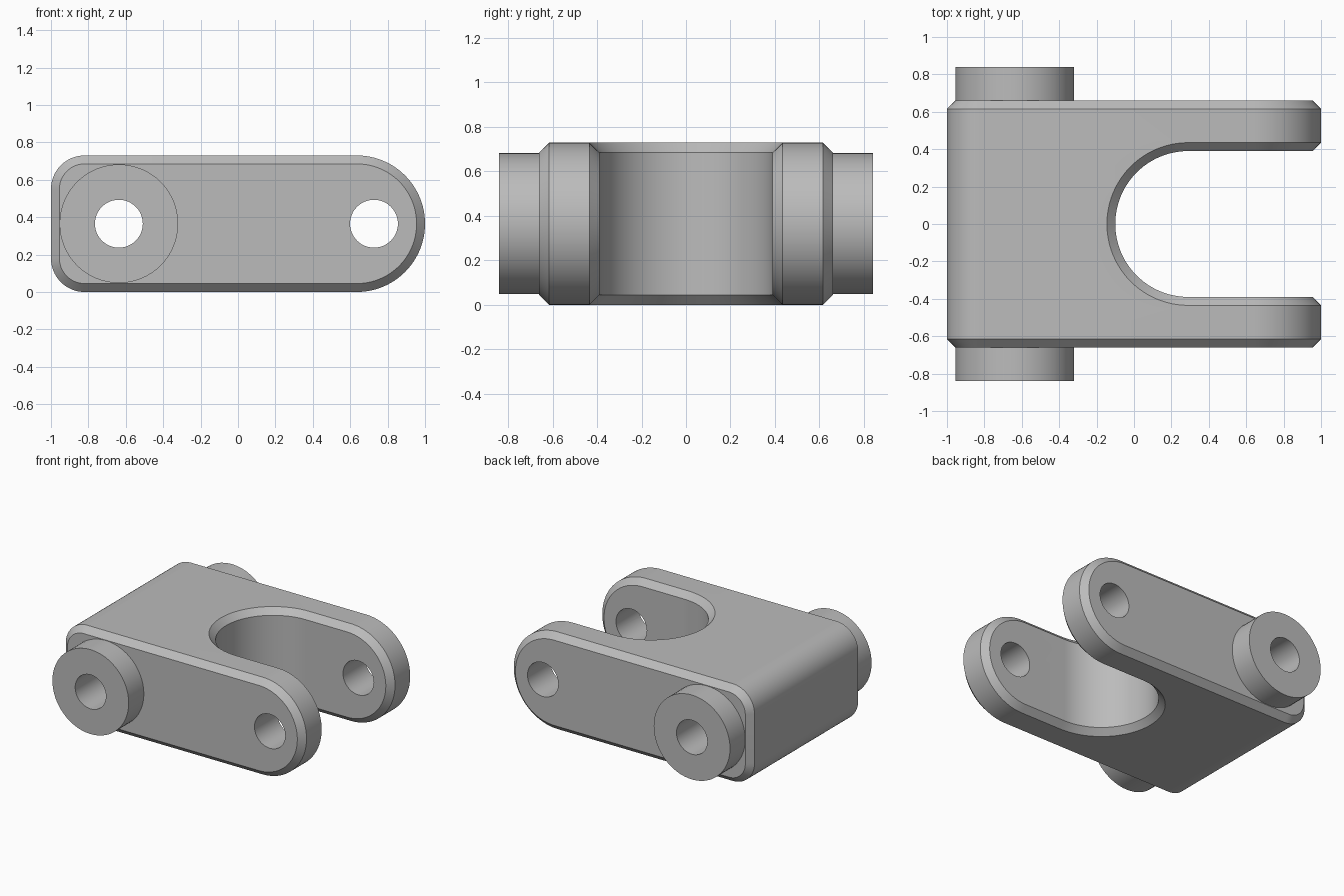
import bpy, bmesh, math
from mathutils import Vector

if "Cube" in bpy.data.objects:
    bpy.data.objects.remove(bpy.data.objects["Cube"], do_unlink=True)

HEIGHT, MID = 0.73, 0.365
CHAMFER = 0.045
BOSS_X, TIP_HOLE_X = -0.637, 0.727

steel = bpy.data.materials.new("grey steel")
steel.use_nodes = True
GREY = (0.5, 0.5, 0.5, 1)
steel.diffuse_color = GREY
steel.node_tree.nodes["Principled BSDF"].inputs["Base Color"].default_value = GREY


def arc(cx, cy, radius, start, end, steps):
    """Points on an arc, angles in degrees."""
    angles = [math.radians(start + (end - start) * i / steps) for i in range(steps + 1)]
    return [(cx + radius * math.cos(a), cy + radius * math.sin(a)) for a in angles]


def prism(name, outline, axis, low, high):
    """Extrude a flat outline along y (outline in x, z) or z (outline in x, y)."""
    bm = bmesh.new()
    if axis == "y":
        points = [Vector((u, low, v)) for u, v in outline]
        push = Vector((0, high - low, 0))
    else:
        points = [Vector((u, v, low)) for u, v in outline]
        push = Vector((0, 0, high - low))
    face = bm.faces.new([bm.verts.new(p) for p in points])
    grown = bmesh.ops.extrude_face_region(bm, geom=[face])["geom"]
    bmesh.ops.translate(bm, vec=push, verts=[g for g in grown if isinstance(g, bmesh.types.BMVert)])
    bmesh.ops.recalc_face_normals(bm, faces=bm.faces)
    mesh = bpy.data.meshes.new(name)
    bm.to_mesh(mesh)
    bm.free()
    mesh.materials.append(steel)
    obj = bpy.data.objects.new(name, mesh)
    bpy.context.collection.objects.link(obj)
    return obj


def rod(name, x, radius, low, high, sides=64):
    return prism(name, arc(x, MID, radius, 0, 360, sides)[:-1], "y", low, high)


def combine(target, tool, operation):
    mod = target.modifiers.new(tool.name, "BOOLEAN")
    mod.operation, mod.solver, mod.object = operation, "EXACT", tool
    tool.hide_render = True
    tools.append(tool)


tools = []

# Block with a fully rounded tip and softer rear corners
corner = 0.18
side = (arc(1 - MID, MID, MID, -90, 90, 48)
        + arc(corner - 1, HEIGHT - corner, corner, 90, 180, 16)
        + arc(corner - 1, corner, corner, 180, 270, 16))
body = prism("fork_body", side, "y", -0.66, 0.66)

# U-shaped slot that leaves two arms
slot = arc(0.29, 0, 0.39, 90, 270, 48) + [(1.2, -0.39), (1.2, 0.39)]
combine(body, prism("slot_cutter", slot, "z", -0.1, HEIGHT + 0.1), "DIFFERENCE")

# Chamfer on every outer and slot rim
bevel = body.modifiers.new("chamfer", "BEVEL")
bevel.width, bevel.segments = CHAMFER, 1
bevel.limit_method, bevel.angle_limit = "ANGLE", math.radians(50)
bevel.use_clamp_overlap = False

# Round bosses on both sides
for name, s in (("front_boss", -1), ("back_boss", 1)):
    low, high = sorted((s * 0.55, s * 0.84))
    combine(body, rod(name, BOSS_X, 0.317, low, high), "UNION")

# Pin holes straight through
for name, x in (("boss_hole_cutter", BOSS_X), ("tip_hole_cutter", TIP_HOLE_X)):
    combine(body, rod(name, x, 0.128, -1, 1, 48), "DIFFERENCE")

# Apply the cuts, then drop the helpers
bpy.context.view_layer.update()
evaluated = body.evaluated_get(bpy.context.evaluated_depsgraph_get())
finished = bpy.data.meshes.new_from_object(evaluated)
body.modifiers.clear()
body.data = finished
finished.materials.clear()
finished.materials.append(steel)
for face in finished.polygons:
    face.material_index = 0
for tool in tools:
    bpy.data.objects.remove(tool, do_unlink=True)

# Smooth curved walls, crisp edges
bpy.ops.object.select_all(action="DESELECT")
body.select_set(True)
bpy.context.view_layer.objects.active = body
bpy.ops.object.shade_smooth_by_angle(angle=math.radians(25))
